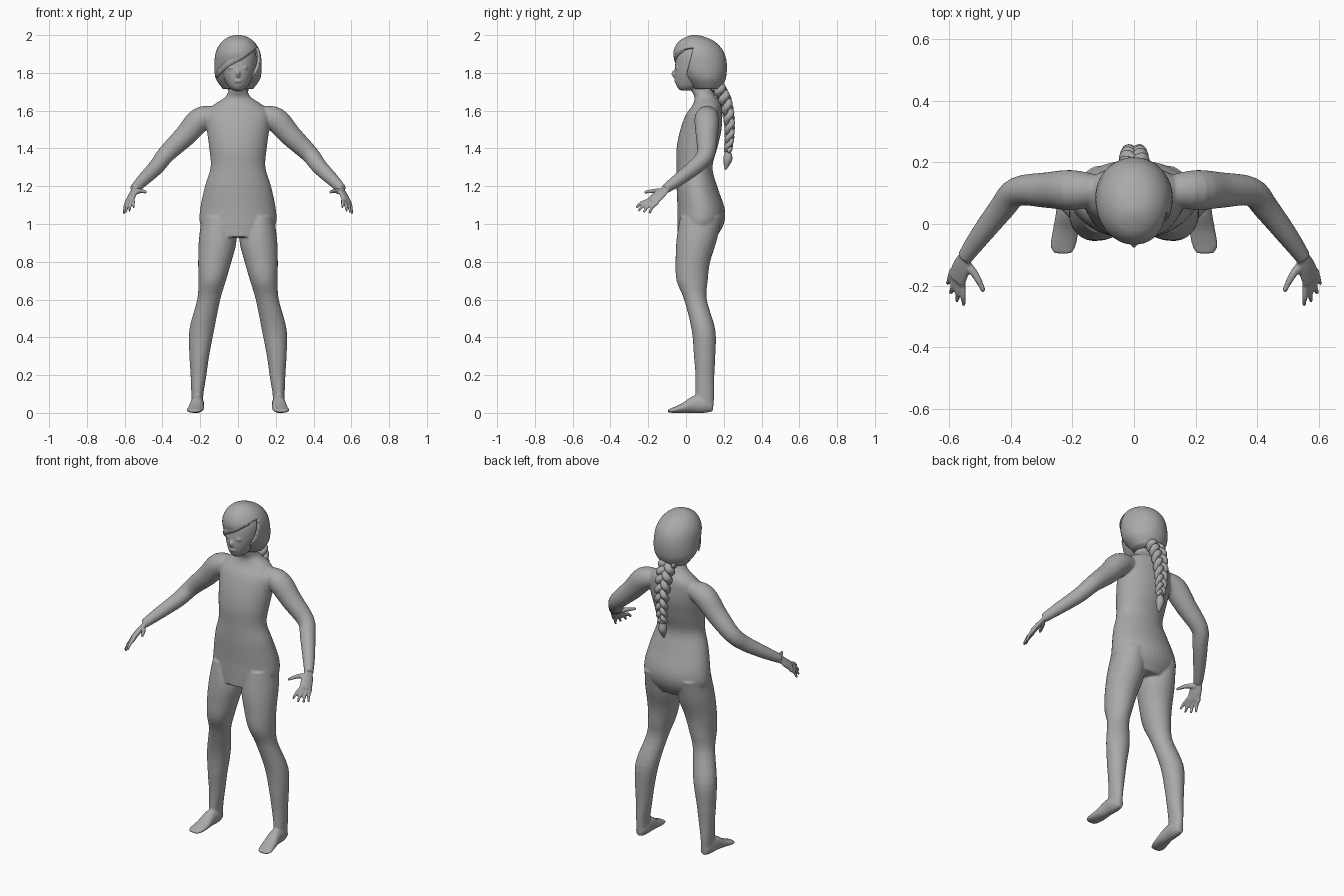
import bpy, bmesh, math
from mathutils import Vector as V, Matrix

cube = bpy.data.objects.get("Cube")
if cube:
    bpy.data.objects.remove(cube)

grey = bpy.data.materials.new("plain grey")
grey.use_nodes = True
grey.diffuse_color = (0.4, 0.4, 0.4, 1)
grey.node_tree.nodes["Principled BSDF"].inputs["Base Color"].default_value = grey.diffuse_color


def smooth_rows(rows, steps=4):
    """Catmull-Rom interpolation of equally long rows."""
    out = []
    for i in range(len(rows) - 1):
        a, b, c, d = rows[max(i - 1, 0)], rows[i], rows[i + 1], rows[min(i + 2, len(rows) - 1)]
        for k in range(steps):
            t = k / steps
            out.append([q + t / 2 * (r - p + t * (2 * p - 5 * q + 4 * r - s + t * (3 * q - p - 3 * r + s)))
                        for p, q, r, s in zip(a, b, c, d)])
    out.append(list(rows[-1]))
    return out


def loft(bm, rings, sides=28, side=1):
    """Skin elliptical rings given as (centre, half axis, half axis)."""
    loops = []
    for c, u, v in rings:
        pts = [c + u * math.cos(k * math.tau / sides) + v * math.sin(k * math.tau / sides)
               for k in range(sides)]
        loops.append([bm.verts.new((p.x * side, p.y, p.z)) for p in pts])
    for a, b in zip(loops, loops[1:]):
        for k in range(sides):
            n = (k + 1) % sides
            bm.faces.new((a[k], a[n], b[n], b[k]))
    bm.faces.new(loops[0])
    bm.faces.new(loops[-1])


def level(rows):
    """Horizontal rings from (z, x, half width, front y, back y)."""
    return [(V((x, (f + b) / 2, z)), V((w, 0, 0)), V((0, (b - f) / 2, 0)))
            for z, x, w, f, b in smooth_rows(rows)]


def tube(rows, steps=4, wide=None, flat=1):
    """Rings across a path of (x, y, z, radius), optionally flattened."""
    rows = smooth_rows(rows, steps)
    pts = [V(r[:3]) for r in rows]
    rings = []
    for i, p in enumerate(pts):
        t = (pts[min(i + 1, len(pts) - 1)] - pts[max(i - 1, 0)]).normalized()
        u = V(wide) if wide else V((0, 1, 0.2))
        u = (u - t * u.dot(t)).normalized()
        rings.append((p, u * rows[i][3], t.cross(u) * rows[i][3] * flat))
    return rings


def ball(bm, centre, size):
    m = Matrix.Translation(centre) @ Matrix.Diagonal((*size, 1))
    bmesh.ops.create_uvsphere(bm, u_segments=20, v_segments=12, radius=1, matrix=m)


def finish(bm, name):
    bmesh.ops.recalc_face_normals(bm, faces=bm.faces)
    for f in bm.faces:
        f.smooth = True
    mesh = bpy.data.meshes.new(name)
    bm.to_mesh(mesh)
    bm.free()
    mesh.materials.append(grey)
    ob = bpy.data.objects.new(name, mesh)
    bpy.context.collection.objects.link(ob)
    return ob


# Torso and neck
bm = bmesh.new()
loft(bm, level([
    (.93, 0, .15, -.045, .16), (1.0, 0, .2, -.045, .2), (1.08, 0, .2, -.045, .205),
    (1.2, 0, .175, -.05, .165), (1.3, 0, .145, -.05, .14), (1.4, 0, .152, -.05, .165),
    (1.5, 0, .165, -.03, .188), (1.58, 0, .17, 0, .19), (1.63, 0, .13, .035, .185),
    (1.67, 0, .07, .045, .16), (1.71, 0, .05, .03, .14), (1.78, 0, .05, .03, .14)]), 40)

# Head with simple features
loft(bm, level([
    (1.707, 0, .025, -.03, .03), (1.73, 0, .052, -.05, .09), (1.78, 0, .08, -.06, .15),
    (1.84, 0, .097, -.058, .18), (1.9, 0, .095, -.048, .17), (1.95, 0, .07, -.02, .14)]), 36)
ball(bm, (0, -.06, 1.795), (.011, .018, .02))
ball(bm, (0, -.055, 1.757), (.022, .009, .008))

for s in (1, -1):
    ball(bm, (s * .035, -.045, 1.826), (.016, .012, .009))
    # Leg
    loft(bm, level([
        (1.04, .11, .08, -.03, .19), (.92, .107, .1, -.05, .165), (.8, .123, .088, -.055, .128),
        (.7, .137, .073, -.05, .115), (.6, .155, .061, -.01, .11), (.44, .192, .066, .03, .155),
        (.3, .205, .052, .042, .155), (.2, .209, .042, .05, .15), (.1, .215, .032, .05, .15),
        (.03, .215, .03, .05, .145)]), side=s)
    # Foot
    foot = smooth_rows([
        (.142, .215, .02, .008, .06), (.1, .215, .034, 0, .09), (.04, .217, .036, 0, .09),
        (-.02, .222, .042, 0, .052), (-.07, .23, .042, 0, .028), (-.096, .23, .028, .003, .018)])
    loft(bm, [(V((x, y, (lo + hi) / 2)), V((w, 0, 0)), V((0, 0, (hi - lo) / 2)))
              for y, x, w, lo, hi in foot], side=s)
    # Arm
    loft(bm, tube([
        (.12, .11, 1.575, .05), (.2, .11, 1.553, .065), (.28, .11, 1.467, .058),
        (.38, .105, 1.37, .047), (.43, .05, 1.305, .042), (.5, -.04, 1.235, .034),
        (.55, -.11, 1.185, .025)]), side=s)
    # Palm, fingers and thumb
    across = V((.055, .07, -.03))
    loft(bm, tube([(.545, -.1, 1.19, .022), (.56, -.14, 1.155, .035), (.575, -.18, 1.12, .036)],
                  wide=across, flat=.42), side=s)
    tips = ((.552, -.265, 1.085), (.575, -.252, 1.068), (.595, -.225, 1.06), (.605, -.193, 1.055))
    for k, tip in enumerate(tips):
        root = V((.556, -.19, 1.128)).lerp(V((.59, -.15, 1.115)), k / 3)
        mid = root.lerp(V(tip), .55) + V((0, -.006, .006))
        loft(bm, tube([(*root, .011), (*mid, .0095), (*tip, .007)]), 12, s)
    loft(bm, tube([(.55, -.125, 1.17, .016), (.515, -.165, 1.175, .013),
                   (.487, -.22, 1.168, .008)], wide=(0, 0, 1)), 12, s)

body = finish(bm, "body")
remesh = body.modifiers.new("blend", 'REMESH')
remesh.mode = 'VOXEL'
remesh.voxel_size = .0055
remesh.use_smooth_shade = True
relax = body.modifiers.new("relax", 'SMOOTH')
relax.factor = .5
relax.iterations = 5

# Hair cap, opened below a slanted fringe
bm = bmesh.new()
loft(bm, level([
    (1.715, 0, .08, .04, .185), (1.76, 0, .113, .0, .207), (1.8, 0, .124, -.03, .215),
    (1.85, 0, .125, -.055, .216), (1.9, 0, .12, -.067, .205), (1.94, 0, .104, -.057, .18),
    (1.97, 0, .08, -.035, .145), (1.99, 0, .05, 0, .1), (2.0, 0, .015, .03, .06)]), 56)
cuts = ((V((0, 0, 1.862)), V((.12, 0, -.17))), (V((0, .005, 1.8)), V((0, -1, .25))))
for point, normal in cuts:
    bmesh.ops.bisect_plane(bm, geom=bm.verts[:] + bm.edges[:] + bm.faces[:],
                           plane_co=point, plane_no=normal)
opening = [f for f in bm.faces
           if all((f.calc_center_median() - p).dot(n) > 0 for p, n in cuts)]
bmesh.ops.delete(bm, geom=opening, context='FACES')
cap = finish(bm, "hair_cap")
shell = cap.modifiers.new("thickness", 'SOLIDIFY')
shell.thickness = .014

# Swept fringe lock
bm = bmesh.new()
loft(bm, tube([(.085, -.01, 1.925, .008), (.03, -.052, 1.897, .018), (-.045, -.04, 1.855, .02),
               (-.095, .01, 1.81, .015), (-.112, .04, 1.775, .004)], 6, (0, 0, 1), .6), 16)
finish(bm, "fringe")

# Three strand braid
spine = smooth_rows([(1.73, .165), (1.66, .205), (1.56, .227), (1.46, .23), (1.385, .222)], 16)
for strand in range(3):
    rows = []
    for i, (z, y) in enumerate(spine):
        f = i / (len(spine) - 1)
        a = f * math.tau * 2.6 + strand * math.tau / 3
        size = 1 - .5 * f
        rows.append((.034 * size * math.sin(a), y + .018 * size * math.sin(2 * a), z, .024 * size))
    bm = bmesh.new()
    loft(bm, tube(rows, 2), 14)
    finish(bm, f"braid_strand_{strand + 1}")

# Braid tie and loose end
bm = bmesh.new()
ball(bm, (0, .222, 1.39), (.02, .02, .012))
finish(bm, "braid_tie")
bm = bmesh.new()
loft(bm, tube([(0, .222, 1.39, .012), (0, .222, 1.35, .024), (0, .215, 1.315, .016),
               (0, .208, 1.285, .002)]), 14)
finish(bm, "braid_end")
